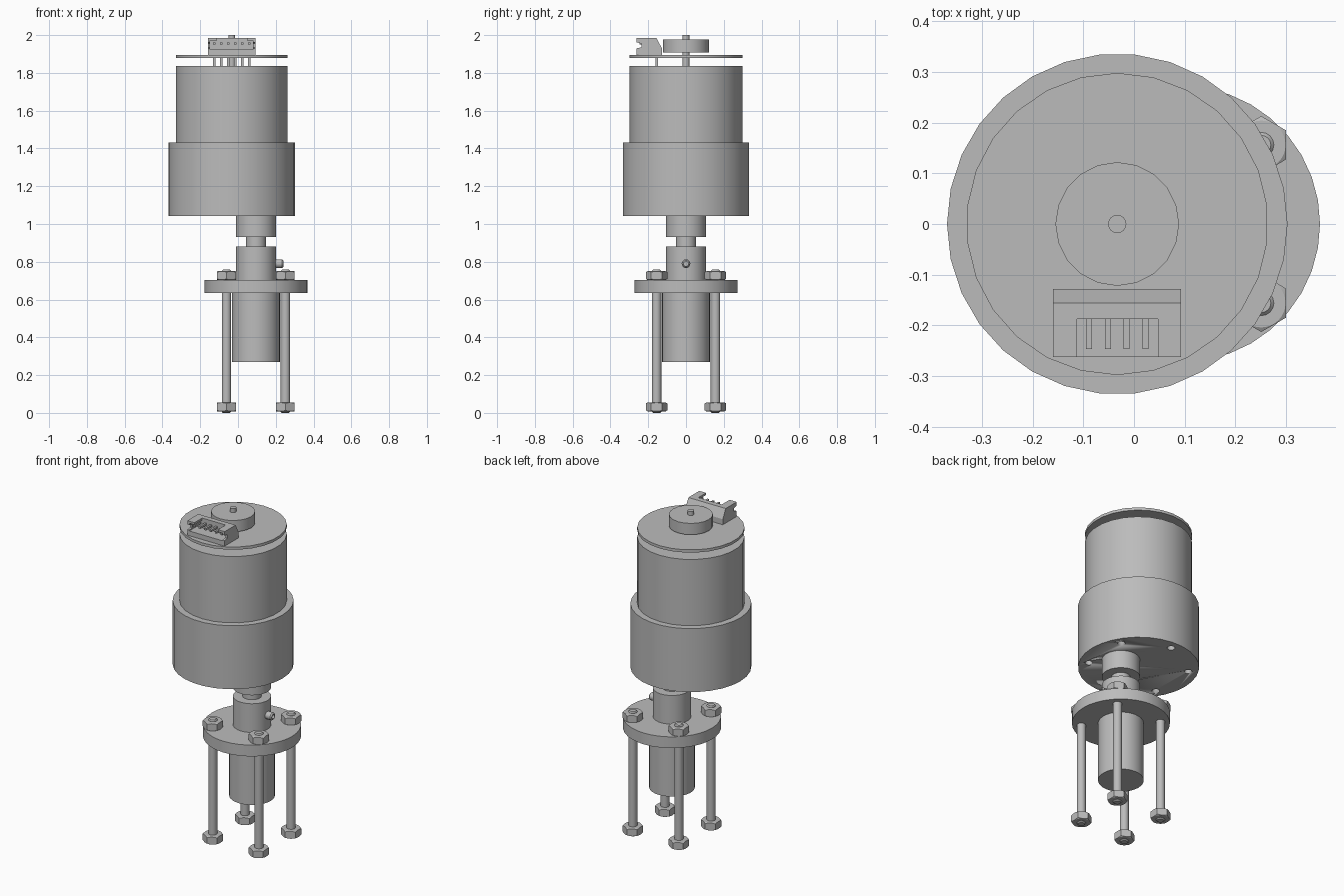
import bpy, bmesh, math
from mathutils import Matrix

old = bpy.data.objects.get("Cube")
if old:
    bpy.data.objects.remove(old, do_unlink=True)

grey = bpy.data.materials.new("plain_grey")
grey.use_nodes = True
colour = (0.5, 0.5, 0.5, 1)
grey.diffuse_color = colour
grey.node_tree.nodes["Principled BSDF"].inputs["Base Color"].default_value = colour

MOTOR_X = -0.033   # axis of motor and gearbox
SHAFT_X = 0.095    # axis of output shaft and flange


def finish(name, bm, smooth=True):
    bmesh.ops.recalc_face_normals(bm, faces=bm.faces)
    mesh = bpy.data.meshes.new(name)
    bm.to_mesh(mesh)
    bm.free()
    obj = bpy.data.objects.new(name, mesh)
    bpy.context.collection.objects.link(obj)
    mesh.materials.append(grey)
    if smooth:
        bpy.ops.object.select_all(action='DESELECT')
        obj.select_set(True)
        bpy.context.view_layer.objects.active = obj
        bpy.ops.object.shade_smooth_by_angle(angle=math.radians(31))
    return obj


def lathe(name, x, y, profile, sides=32, turn=0.0, smooth=True):
    """Solid of revolution from (radius, z) points, closed by flat caps."""
    bm = bmesh.new()
    angles = [turn + 2 * math.pi * i / sides for i in range(sides)]
    rings = [[bm.verts.new((x + r * math.cos(a), y + r * math.sin(a), z))
              for a in angles] for r, z in profile]
    for low, high in zip(rings, rings[1:]):
        for i in range(sides):
            j = (i + 1) % sides
            bm.faces.new((low[i], low[j], high[j], high[i]))
    bm.faces.new(rings[0])
    bm.faces.new(rings[-1])
    return finish(name, bm, smooth)


def cylinder(name, x, y, r, z0, z1, **options):
    return lathe(name, x, y, [(r, z0), (r, z1)], **options)


def box(name, x0, x1, y0, y1, z0, z1):
    bm = bmesh.new()
    bmesh.ops.create_cube(bm, size=1)
    for v in bm.verts:
        v.co = [a + (b - a) * (c + 0.5) for c, a, b in
                zip(v.co, (x0, y0, z0), (x1, y1, z1))]
    return finish(name, bm, False)


def cut(target, cutter, operation='DIFFERENCE'):
    mod = target.modifiers.new("cut", 'BOOLEAN')
    mod.operation = operation
    mod.object = cutter
    mod.solver = 'EXACT'
    cutter.hide_render = True
    cutter.hide_set(True)
    bpy.context.view_layer.objects.active = target
    bpy.ops.object.modifier_apply(modifier=mod.name)
    bpy.data.objects.remove(cutter, do_unlink=True)


# Gearbox with six blind mounting holes underneath
gearbox = cylinder("gearbox", MOTOR_X, 0, 0.336, 1.042, 1.431, sides=30)
for i in range(6):
    a = math.radians(30 + 60 * i)
    cut(gearbox, cylinder("hole_cutter", MOTOR_X + 0.28 * math.cos(a),
                          0.28 * math.sin(a), 0.022, 1.0, 1.1, sides=16))

# Motor can, encoder board, magnet disc and rear shaft
quarter = math.pi / 2
cylinder("motor_can", MOTOR_X, 0, 0.298, 1.431, 1.837, sides=26, turn=quarter)
cylinder("encoder_board", MOTOR_X, 0, 0.298, 1.879, 1.896, sides=26, turn=quarter)
cylinder("magnet_disc", MOTOR_X, 0, 0.122, 1.907, 1.976, sides=20)
cylinder("rear_shaft", MOTOR_X, 0, 0.018, 1.837, 2.0, sides=16)

# Connector: side profile extruded across x, with an open socket
bm = bmesh.new()
side = [(-0.262, 1.896), (-0.128, 1.896), (-0.128, 1.93), (-0.156, 1.985),
        (-0.262, 1.985), (-0.262, 1.962), (-0.235, 1.955), (-0.235, 1.935),
        (-0.262, 1.93)]
face = bm.faces.new([bm.verts.new((-0.16, y, z)) for y, z in side])
moved = bmesh.ops.extrude_face_region(bm, geom=[face])["geom"]
bmesh.ops.translate(bm, vec=(0.253, 0, 0),
                    verts=[v for v in moved if isinstance(v, bmesh.types.BMVert)])
connector = finish("connector", bm, False)
cut(connector, box("socket_cutter", -0.147, 0.08, -0.3, -0.187, 1.925, 1.972))
cut(connector, box("slot_cutter", -0.112, 0.047, -0.3, -0.187, 1.95, 2.1))

# Six bent connector pins: one leg through the board, one in the socket
for i in range(6):
    x = MOTOR_X + 0.037 * (i - 2.5)
    box("pin_leg", x - 0.006, x + 0.006, -0.161, -0.149, 1.837, 1.9)
    box("pin_tip", x - 0.006, x + 0.006, -0.247, -0.18, 1.949, 1.961)

# Output shaft, shaft collar and flanged coupling
cylinder("gearbox_boss", SHAFT_X, 0, 0.106, 0.932, 1.042)
cylinder("output_shaft", SHAFT_X, 0, 0.053, 0.86, 0.94, sides=24)
cylinder("coupling_hub", SHAFT_X, 0, 0.106, 0.704, 0.88)
cylinder("flange", SHAFT_X, 0, 0.272, 0.635, 0.704, sides=36)
cylinder("lower_body", SHAFT_X, 0, 0.127, 0.27, 0.635)

# Set screw with a socket, lying along x
screw = lathe("set_screw", 0, 0, [(0.023, 0.09), (0.023, 0.138), (0.017, 0.145),
                                  (0.012, 0.145), (0.012, 0.12)], sides=16)
screw.data.transform(Matrix.Translation((SHAFT_X, 0, 0.79))
                     @ Matrix.Rotation(quarter, 4, 'Y'))


def nut(name, x, y, z0, z1):
    """Hexagon with rounded-off corners on both ends."""
    hexagon = cylinder(name, x, y, 0.057, z0, z1, sides=6, turn=quarter, smooth=False)
    cut(hexagon, lathe("nut_cutter", x, y, [(0.048, z0), (0.058, z0 + 0.006),
                                            (0.058, z1 - 0.006), (0.048, z1)]),
        'INTERSECT')


# Four threaded rods with a nut at each end
for sx in (-1, 1):
    for sy in (-1, 1):
        x, y = SHAFT_X + sx * 0.156, sy * 0.156
        lathe("threaded_rod", x, y, [(0.019, 0), (0.025, 0.006), (0.025, 0.752),
                                     (0.019, 0.758)], sides=16)
        nut("upper_nut", x, y, 0.704, 0.75)
        nut("lower_nut", x, y, 0.008, 0.055)
